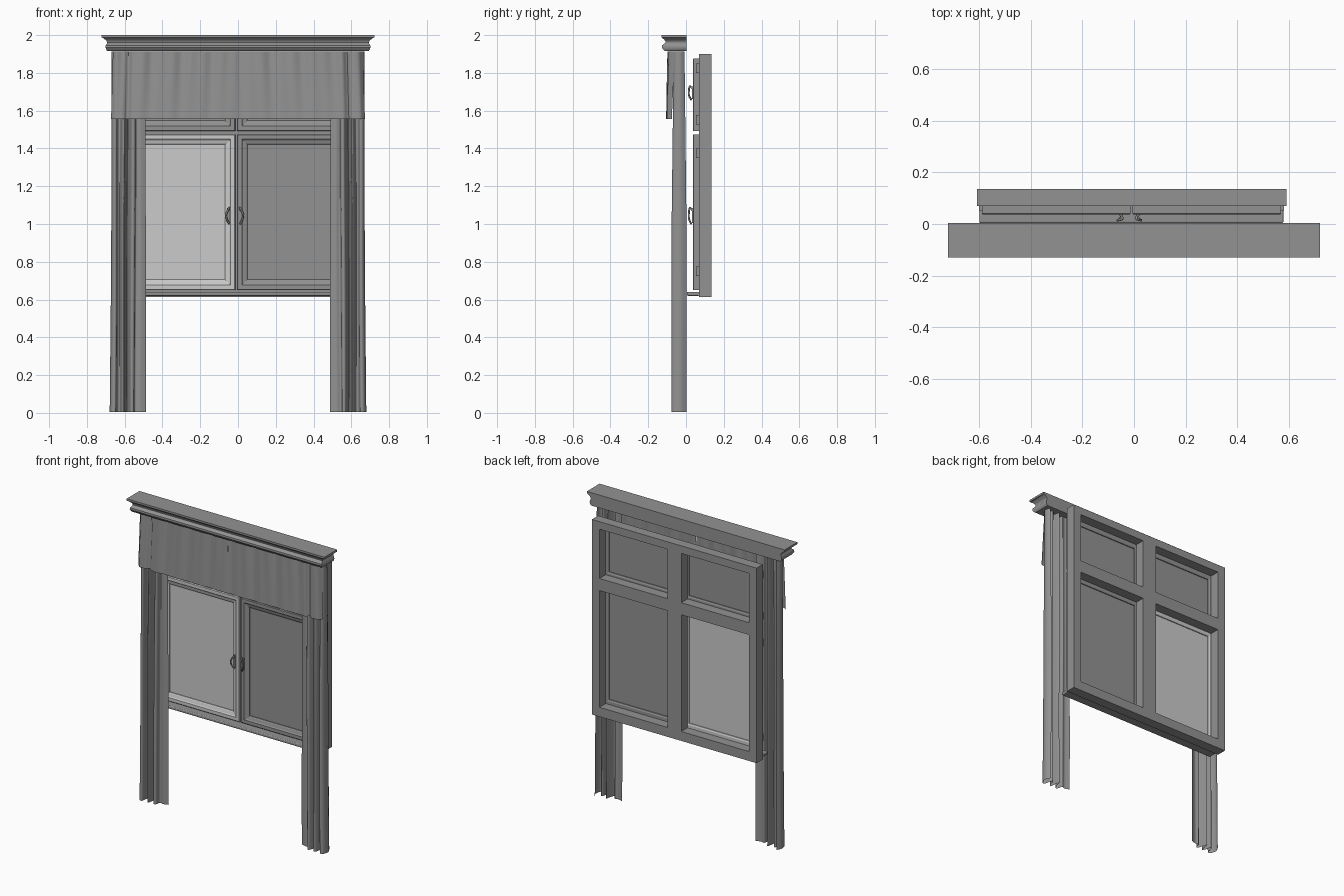
import bpy, bmesh, math
from mathutils import Vector

if "Cube" in bpy.data.objects:
    bpy.data.objects.remove(bpy.data.objects["Cube"])

CX = -0.01  # window centre line


def material(name, v):
    m = bpy.data.materials.new(name)
    m.diffuse_color = (v, v, v, 1)
    m.use_nodes = True
    m.node_tree.nodes["Principled BSDF"].inputs["Base Color"].default_value = m.diffuse_color
    return m


DARK = material("dark_grey", 0.29)
LIGHT = material("light_grey", 0.57)


def finish(name, bm, smooth=None, mat=DARK):
    bmesh.ops.recalc_face_normals(bm, faces=bm.faces)
    me = bpy.data.meshes.new(name)
    bm.to_mesh(me)
    bm.free()
    me.materials.append(mat)
    ob = bpy.data.objects.new(name, me)
    bpy.context.collection.objects.link(ob)
    if smooth:
        bpy.ops.object.select_all(action='DESELECT')
        ob.select_set(True)
        bpy.context.view_layer.objects.active = ob
        bpy.ops.object.shade_smooth_by_angle(angle=math.radians(smooth))
    return ob


def add_box(bm, x0, x1, y0, y1, z0, z1):
    vs = bmesh.ops.create_cube(bm, size=1)['verts']
    for v in vs:
        v.co = ((x0 + x1) / 2 + v.co.x * (x1 - x0),
                (y0 + y1) / 2 + v.co.y * (y1 - y0),
                (z0 + z1) / 2 + v.co.z * (z1 - z0))


def boxes(name, items, mat=DARK):
    bm = bmesh.new()
    for b in items:
        add_box(bm, *b)
    return finish(name, bm, mat=mat)


def skin(bm, rings, close=False):
    rows = [[bm.verts.new(p) for p in r] for r in rings]
    n = len(rows[0])
    for a, b in zip(rows, rows[1:]):
        for i in range(n if close else n - 1):
            j = (i + 1) % n
            bm.faces.new((a[i], a[j], b[j], b[i]))
    return rows


def spline(pts, steps=6):
    out = []
    for i in range(len(pts) - 1):
        p = [Vector(pts[min(max(i + k, 0), len(pts) - 1)]) for k in (-1, 0, 1, 2)]
        for s in range(steps):
            t = s / steps
            out.append(0.5 * (2 * p[1] + (p[2] - p[0]) * t
                              + (2 * p[0] - 5 * p[1] + 4 * p[2] - p[3]) * t * t
                              + (3 * p[1] - p[0] - 3 * p[2] + p[3]) * t ** 3))
    return out + [Vector(pts[-1])]


# Cornice: stacked rectangular rings following the moulding profile (half width, front y, z)
prof = [(0.675, -0.090, 1.915), (0.690, -0.112, 1.915), (0.697, -0.120, 1.922), (0.701, -0.128, 1.934),
        (0.700, -0.127, 1.946), (0.694, -0.116, 1.954), (0.693, -0.108, 1.960), (0.695, -0.109, 1.967),
        (0.701, -0.114, 1.975), (0.710, -0.121, 1.981), (0.714, -0.125, 1.985), (0.722, -0.130, 1.987),
        (0.722, -0.130, 2.0)]
bm = bmesh.new()
rows = skin(bm, [[(-w, 0.003, z), (-w, y, z), (w, y, z), (w, 0.003, z)] for w, y, z in prof], True)
bm.faces.new(rows[0])
bm.faces.new(rows[-1])
finish("cornice", bm, 35)

# Valance: two gathered cloth panels meeting at the centre, with a deep fold near each outer end
for side in (-1, 1):
    bm = bmesh.new()
    rings = []
    for k in range(9):
        t = k / 8
        z = 1.912 - 0.355 * t
        outer = 0.662 + 0.010 * t
        ring = []
        for i in range(81):
            u = i / 80
            x = side * outer + (CX - side * outer) * u
            wave = 0.6 * math.sin(u * 27 + side) + 0.4 * math.sin(u * 51 + 2 * side + t)
            y = -0.092 - 0.010 * t + 0.009 * (1 - 0.6 * t) * wave
            y += 0.020 * math.exp(-((u - 0.13) / 0.02) ** 2) + 0.025 * math.exp(-(u / 0.02) ** 2)
            ring.append((x, max(y, -0.115), z))
        rings.append(ring)
    skin(bm, rings)
    finish("valance_left" if side < 0 else "valance_right", bm, 60)

# Curtains: pleated path swept down to the floor
pleat = [(0.664, 0.003), (0.678, -0.030), (0.670, -0.068), (0.650, -0.074), (0.642, -0.030),
         (0.628, -0.022), (0.618, -0.062), (0.604, -0.074), (0.596, -0.030), (0.588, -0.008),
         (0.578, -0.040), (0.566, -0.070), (0.550, -0.066), (0.543, -0.035), (0.520, -0.040),
         (0.488, -0.030)]
for side in (-1, 1):
    bm = bmesh.new()
    rings = []
    for k in range(13):
        t = k / 12
        z = 1.912 - 1.907 * t
        s = 0.72 + 0.28 * min(1, t * 2)
        rings.append([(side * (p[0] - 0.010 * (1 - t) * (p[0] - 0.488) / 0.19
                               + 0.002 * math.sin(5 * t + 40 * p[0])),
                       -0.036 + (p[1] + 0.036) * s, z) for p in spline(pleat, 5)])
    skin(bm, rings)
    finish("curtain_left" if side < 0 else "curtain_right", bm, 60)

# Fixed window frame with mullion and transom
L, R = CX - 0.60, CX + 0.602
Y0, Y1 = 0.070, 0.135
parts = [(L, L + 0.055, Y0, Y1, 0.613, 1.90), (R - 0.055, R, Y0, Y1, 0.613, 1.90),
         (CX - 0.05, CX + 0.05, Y0, Y1, 0.675, 1.85)]
parts += [(L + 0.055, R - 0.055, Y0, Y1, z0, z1) for z0, z1 in ((0.613, 0.675), (1.85, 1.90))]
parts += [(a, b, Y0, Y1, 1.445, 1.525) for a, b in ((L + 0.055, CX - 0.05), (CX + 0.05, R - 0.055))]
boxes("window_frame", parts)

# Window sill with rounded nose
sill = boxes("window_sill", [(CX - 0.59, CX + 0.59, 0.004, 0.072, 0.62, 0.64)])
bev = sill.modifiers.new("round", 'BEVEL')
bev.width, bev.segments = 0.006, 3

# Sash: mitred moulding around a pane (inset, y)
moulding = [(0, 0.070), (0, 0.040), (0.004, 0.036), (0.026, 0.036), (0.032, 0.041),
            (0.050, 0.046), (0.055, 0.050), (0.055, 0.066), (0.045, 0.070)]


def sash(name, x0, x1, z0, z1, mat):
    bm = bmesh.new()
    corners = [(x0, z0, 1, 1), (x1, z0, -1, 1), (x1, z1, -1, -1), (x0, z1, 1, -1)]
    rings = [[(x + sx * d, y, z + sz * d) for d, y in moulding] for x, z, sx, sz in corners]
    rows = skin(bm, rings, True)
    n = len(moulding)
    for i in range(n):
        j = (i + 1) % n
        bm.faces.new((rows[3][i], rows[3][j], rows[0][j], rows[0][i]))
    finish(name, bm, mat=mat)
    boxes(name + "_glass", [(x0 + 0.05, x1 - 0.05, 0.056, 0.060, z0 + 0.05, z1 - 0.05)], mat)


# Handle: back plate plus a curved grip
def handle(name, x, zc, h, s):
    boxes(name + "_plate", [(x - 0.007, x + 0.007, 0.031, 0.037, zc - h * 0.45, zc + h * 0.45)])
    cu = bpy.data.curves.new(name, 'CURVE')
    cu.dimensions = '3D'
    cu.bevel_depth, cu.bevel_resolution, cu.use_fill_caps = 0.005, 2, True
    cu.materials.append(DARK)
    sp = cu.splines.new('POLY')
    pts = spline([(x, 0.034, zc + h * .3), (x - s * 0.004, 0.020, zc + h * .45),
                  (x + s * 0.012, 0.015, zc + h * .1), (x + s * 0.010, 0.016, zc - h * .2),
                  (x - s * 0.004, 0.028, zc - h * .5)], 5)
    sp.points.add(len(pts) - 1)
    for p, q in zip(sp.points, pts):
        p.co = (*q, 1)
    bpy.context.collection.objects.link(bpy.data.objects.new(name, cu))


for row, z0, z1, zh, h in (("lower", 0.65, 1.475, 1.045, 0.09), ("upper", 1.492, 1.875, 1.695, 0.075)):
    for sname, s in (("left", -1), ("right", 1)):
        a, b = sorted((CX + s * 0.004, CX + s * 0.58))
        light = row == "lower" and s < 0
        sash(f"{row}_{sname}_sash", a, b, z0, z1, LIGHT if light else DARK)
        handle(f"{row}_{sname}_handle", CX + (0.024 if s > 0 else -0.04), zh, h, s)
        # Hinges on the outer stile
        hx = CX + s * 0.584
        e0, e1 = (0.10, 0.10) if row == "lower" else (0.06, 0.05)
        boxes(f"{row}_{sname}_hinges", [(hx - 0.008, hx + 0.008, 0.052, 0.072, z - 0.025, z + 0.025)
                                        for z in (z0 + e0, z1 - e1)])
